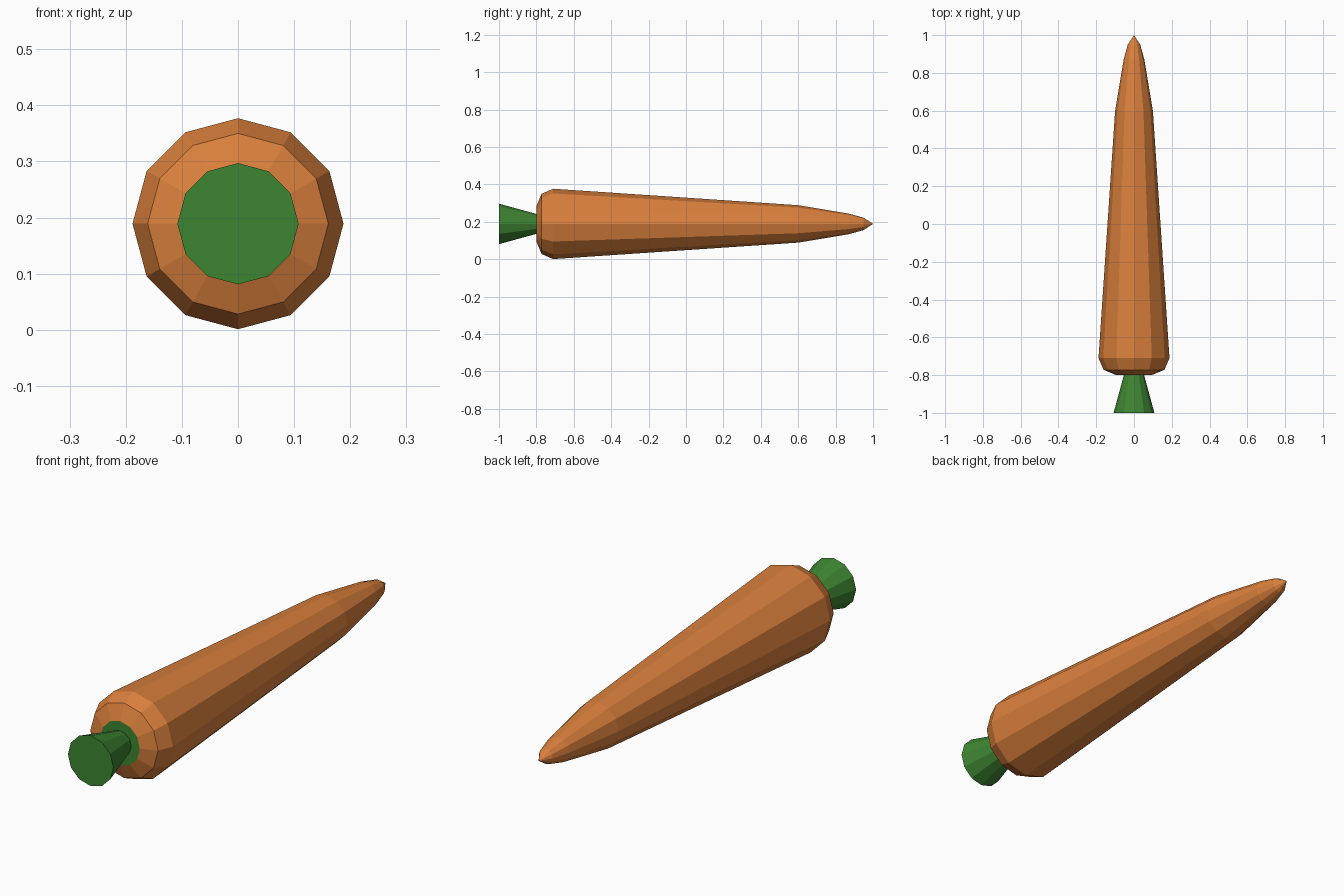
import bpy, bmesh, math

if "Cube" in bpy.data.objects:
    bpy.data.objects.remove(bpy.data.objects["Cube"])

CENTRE_Z = 0.189
SIDES = 12


def material(name, rgb):
    m = bpy.data.materials.new(name)
    m.diffuse_color = (*rgb, 1)
    m.use_nodes = True
    m.node_tree.nodes["Principled BSDF"].inputs["Base Color"].default_value = m.diffuse_color
    return m


orange = material("carrot orange", (0.70, 0.215, 0.045))
green = material("leaf green", (0.048, 0.235, 0.032))


def lathe(name, profile, mats):
    """Flat-sided solid of revolution about the y axis; profile is (y, radius)."""
    bm = bmesh.new()
    rings = []
    for y, r in profile:
        if r == 0:
            rings.append([bm.verts.new((0, y, CENTRE_Z))])
            continue
        angles = [2 * math.pi * i / SIDES for i in range(SIDES)]
        rings.append([bm.verts.new((r * math.cos(a), y, CENTRE_Z + r * math.sin(a)))
                      for a in angles])
    for a, b in zip(rings, rings[1:]):
        for i in range(SIDES):
            j = (i + 1) % SIDES
            if len(b) == 1:
                bm.faces.new((a[i], a[j], b[0]))
            else:
                bm.faces.new((a[i], a[j], b[j], b[i]))
    for ring in (rings[0], rings[-1]):
        if len(ring) > 1:
            bm.faces.new(ring)
    bmesh.ops.recalc_face_normals(bm, faces=bm.faces)
    # the flat crown facing the front takes the last material
    for f in bm.faces:
        if f.normal.y < -0.99:
            f.material_index = len(mats) - 1
    me = bpy.data.meshes.new(name)
    bm.to_mesh(me)
    bm.free()
    for m in mats:
        me.materials.append(m)
    ob = bpy.data.objects.new(name, me)
    bpy.context.collection.objects.link(ob)
    return ob


# Root: blunt shoulder, long taper, rounded tip, green crown
lathe("carrot_root", [(-0.80, 0.094), (-0.772, 0.161), (-0.71, 0.188), (0.60, 0.10),
                      (0.87, 0.055), (0.95, 0.033), (1.0, 0)], [orange, green])

# Stalk: flared stub of cut leaves
lathe("leaf_stalk", [(-1.0, 0.108), (-0.795, 0.052)], [green])
